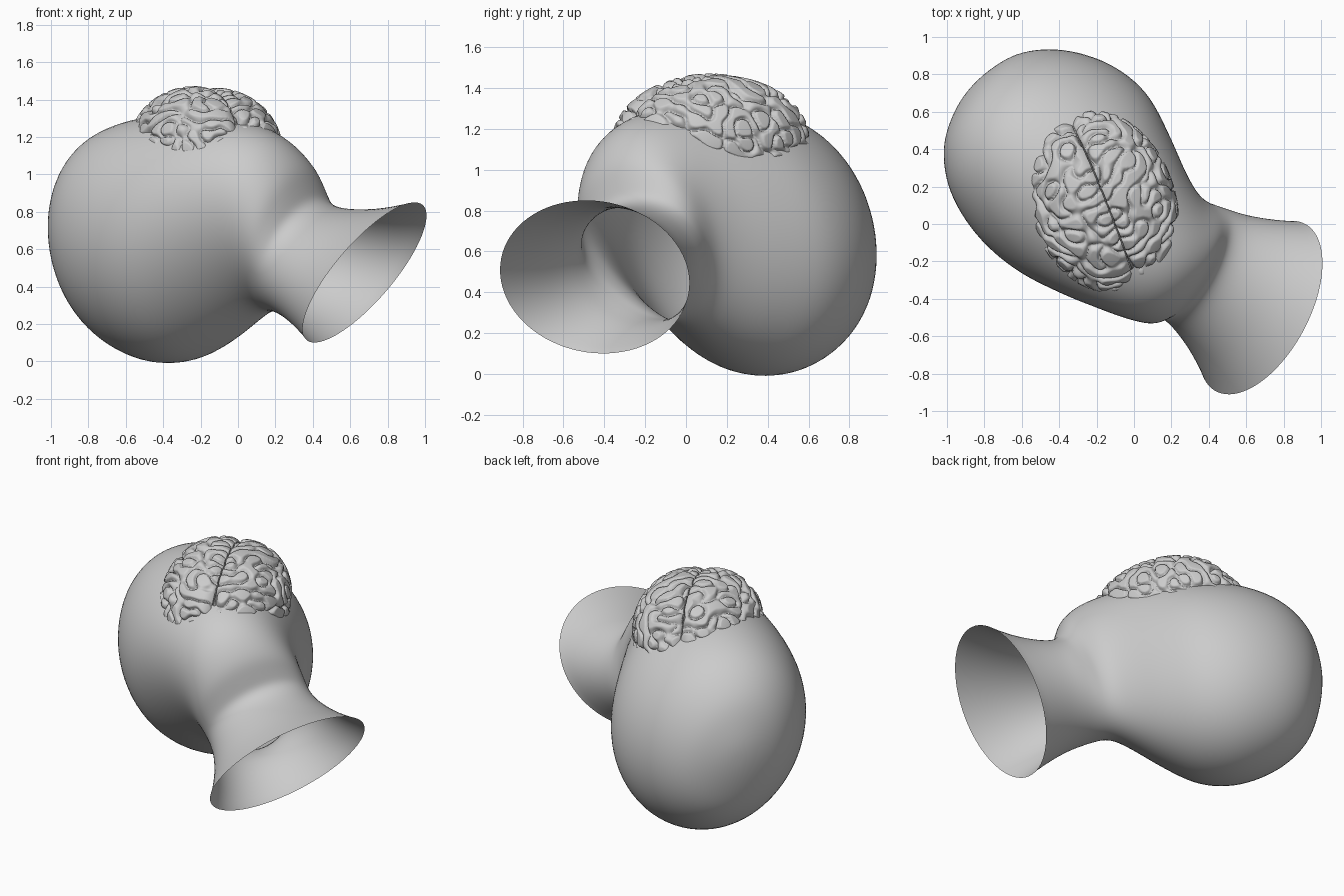
import bpy, bmesh, math, random
from mathutils import Vector, Matrix

if "Cube" in bpy.data.objects:
    bpy.data.objects.remove(bpy.data.objects["Cube"])

random.seed(4)

# Symmetry frame of the tilted head: u towards the neck, v up, m sideways
C = Vector((-0.347, 0.287, 0.65))
U = Vector((0.780, -0.626, 0.0))
V = Vector((-0.228, -0.284, 0.931))
M = Vector((0.583, 0.726, 0.364))

# Cross-sections: upper point (u, v), lower point (u, v), half width, top-heaviness
SECTIONS = [
    (-0.69, 0.01, -0.69, 0.01, 0.0, 0.0),
    (-0.67, 0.20, -0.66, -0.21, 0.165, 0.0),
    (-0.595, 0.41, -0.59, -0.41, 0.325, 0.0),
    (-0.425, 0.58, -0.43, -0.57, 0.475, 0.0),
    (-0.17, 0.665, -0.20, -0.668, 0.57, 0.0),
    (0.12, 0.69, 0.03, -0.668, 0.58, 0.01),
    (0.40, 0.685, 0.24, -0.585, 0.50, 0.06),
    (0.64, 0.64, 0.41, -0.49, 0.41, 0.12),
    (0.81, 0.55, 0.51, -0.435, 0.36, 0.17),
    (0.915, 0.41, 0.58, -0.405, 0.345, 0.17),
    (0.945, 0.28, 0.645, -0.393, 0.342, 0.10),
    (0.97, 0.19, 0.715, -0.395, 0.348, 0.05),
    (1.08, 0.145, 0.80, -0.42, 0.373, 0.02),
    (1.30, 0.135, 0.89, -0.468, 0.435, 0.0),
    (1.53, 0.16, 0.985, -0.535, 0.52, 0.0),
]


def spline(rows, steps):
    """Smooth curve through the rows; mirrored at the pole, straight at the rim."""
    r = rows[1]
    first = (r[2], r[3], r[0], r[1], -r[4], 0.0)
    last = tuple(2 * a - b for a, b in zip(rows[-1], rows[-2]))
    pts = [first] + rows + [last]
    out = []
    for i in range(1, len(pts) - 2):
        for s in range(steps):
            t = s / steps
            out.append([0.5 * (2 * b + (c - a) * t + (2 * a - 5 * b + 4 * c - d) * t * t
                               + (3 * b - a - 3 * c + d) * t ** 3)
                        for a, b, c, d in zip(*pts[i - 1:i + 3])])
    out.append(list(rows[-1]))
    return out


def finish(bm, name):
    bmesh.ops.recalc_face_normals(bm, faces=bm.faces)
    mesh = bpy.data.meshes.new(name)
    bm.to_mesh(mesh)
    bm.free()
    mesh.shade_smooth()
    obj = bpy.data.objects.new(name, mesh)
    bpy.context.collection.objects.link(obj)
    return obj


# Head shell with the open flared neck
def build_head(seg=80):
    bm = bmesh.new()
    previous = None
    for ua, ub, la, lb, w, k in spline(SECTIONS, 6):
        ring = []
        for i in range(seg):
            t = 2 * math.pi * i / seg
            s = math.sin(t)
            a = (ua + la) / 2 + (ua - la) / 2 * s
            b = (ub + lb) / 2 + (ub - lb) / 2 * s
            c = w * math.cos(t) * (1 + k * s)
            ring.append(bm.verts.new(C + U * a + V * b + M * c))
        if previous:
            for i in range(seg):
                j = (i + 1) % seg
                bm.faces.new((previous[i], previous[j], ring[j], ring[i]))
        previous = ring
    bmesh.ops.remove_doubles(bm, verts=bm.verts, dist=1e-5)
    # Even out the sections, keeping the rim in place
    inner = [v for v in bm.verts if not v.is_boundary]
    for _ in range(10):
        bmesh.ops.smooth_vert(bm, verts=inner, factor=0.5,
                              use_axis_x=True, use_axis_y=True, use_axis_z=True)
    finish(bm, "head_and_neck")


# Folds: random waves of one wavelength, whose zero lines are the winding grooves
WAVES = []
for _ in range(22):
    d = Vector([random.gauss(0, 1) for _ in range(3)]).normalized()
    WAVES.append((d * (2 * math.pi / 0.105), random.uniform(0, 2 * math.pi)))


def fold(p):
    f = sum(math.sin(d.dot(p) + ph) for d, ph in WAVES) * math.sqrt(2 / len(WAVES))
    return 0.034 * (min(1.0, abs(f) / 0.95) ** 0.6 - 0.8)


BRAIN = (Matrix.Translation((-0.172, 0.12, 1.135))
         @ Matrix.Rotation(math.radians(22), 4, 'Z')
         @ Matrix.Rotation(math.radians(4), 4, 'Y')
         @ Matrix.Rotation(math.radians(3), 4, 'X'))


# One brain half: half ellipsoid with a flat inner wall and folded surface
def build_hemisphere(side, name):
    bm = bmesh.new()
    bmesh.ops.create_icosphere(bm, subdivisions=7, radius=1)
    low = []
    for v in bm.verts:
        n = v.co.copy()
        x = 0.06 + 0.325 * n.x if n.x > 0 else 0.06 - 0.057 * min(1, -3 * n.x)
        p = Vector((side * x, 0.475 * n.y, 0.325 * n.z))
        out = Vector((side * max(n.x, 0) / 0.325, n.y / 0.475, n.z / 0.325))
        if out.length > 1e-4:
            p += out.normalized() * fold(p)
        p.x = side * max(side * p.x, 0.002)
        v.co = p
        if p.z < -0.25:
            low.append(v)
    bmesh.ops.delete(bm, geom=low, context='VERTS')
    bm.transform(BRAIN)
    finish(bm, name)


build_head()
build_hemisphere(-1, "brain_left_half")
build_hemisphere(1, "brain_right_half")
